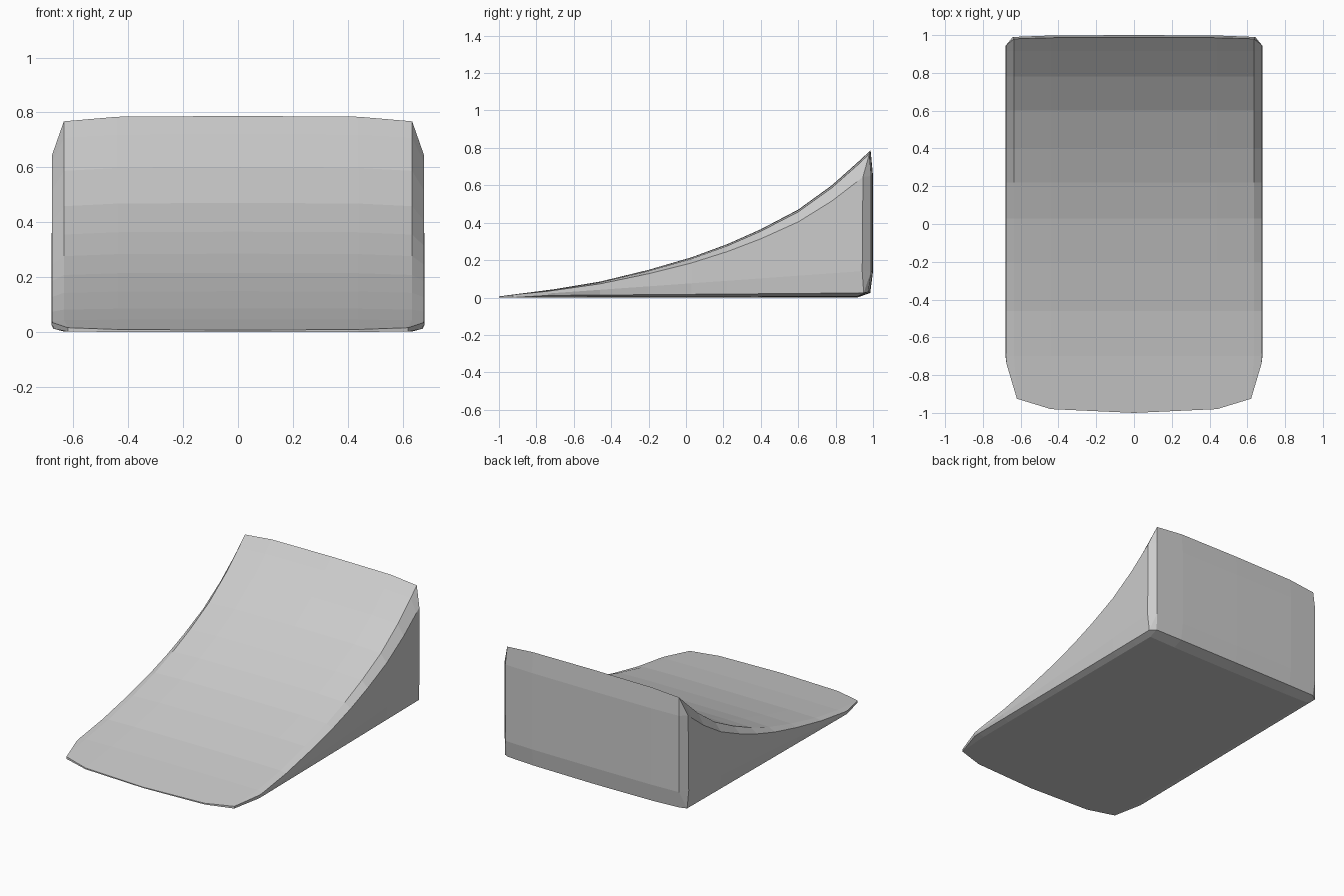
import bpy, bmesh

if "Cube" in bpy.data.objects:
    bpy.data.objects.remove(bpy.data.objects["Cube"])

# Ramp surface height along y
CURVE = [(-1, .006), (-.73, .04), (-.46, .085), (-.2, .148), (.03, .215), (.22, .285),
         (.4, .365), (.6, .47), (.78, .6), (.92, .725), (.985, .787)]

def height(y):
    for (a, ha), (b, hb) in zip(CURVE, CURVE[1:]):
        if y <= b:
            return ha + (hb - ha) * max(0, (y - a) / (b - a))
    return CURVE[-1][1]

# Half cross-section, from top centre around the side to bottom centre
XS = [0, .44, .635, .678, .68, .673, .635, .44, 0]
FRONT_X = [0, .44, .62, .675, .675, .672, .62, .44, 0]
FRONT_Y = [-1, -.98, -.925, -.74, -.735, -.74, -.925, -.98, -1]
BACK_Y = [.987, .986, .98, .946, .942, .95, .975, .982, .985]

def section(xs, ys, floor):
    pts = []
    for i, (x, y) in enumerate(zip(xs, ys)):
        h = height(y)
        t = (y + 1) / 2
        low = .01 + .071 * (y + .9)
        z = [h, h - .003 * t, h - .015 * t, h * .86, low,
             .009 + .016 * t, .006 * t + floor, floor + .002 * t, floor][i]
        pts.append((x, y, z))
    return pts

sections = [section(FRONT_X, FRONT_Y, 0)]
for y in (-.7, -.46, -.2, .03, .22, .4, .6, .78, .915):
    sections.append(section(XS, [y] * 9, 0))
sections.append(section(XS, BACK_Y, .024))

# Slightly bulged back panel
cap_x = [0, .44, .642, .642, .642, .642, .642, .44, 0]
cap_y = {0: 1.0, .44: .998, .642: .99}
sections.append([(x, cap_y[x], .65 if i < 4 else .14) for i, x in enumerate(cap_x)])

bm = bmesh.new()
rings = [[bm.verts.new(p) for p in s] for s in sections]
for a, b in zip(rings, rings[1:]):
    for i in range(8):
        bm.faces.new((a[i], a[i + 1], b[i + 1], b[i]))
# Close the thin front lip and the back panel
for r in (rings[0], rings[-1]):
    for i in range(3):
        bm.faces.new((r[i], r[i + 1], r[7 - i], r[8 - i]))
bm.faces.new((rings[0][3], rings[0][4], rings[0][5]))
bm.faces.new((rings[-1][3], rings[-1][4], rings[-1][5]))
bmesh.ops.remove_doubles(bm, verts=bm.verts, dist=.0005)
bmesh.ops.dissolve_degenerate(bm, edges=bm.edges, dist=.0001)
bmesh.ops.recalc_face_normals(bm, faces=bm.faces)
# On an open half, make sure normals point outward (base faces down)
base = min(bm.faces, key=lambda f: f.calc_center_median().z - f.calc_area())
base = [f for f in bm.faces if abs(f.normal.z) > .9 and f.calc_center_median().z < .004]
if base and max(base, key=lambda f: f.calc_center_median().y).normal.z > 0:
    bmesh.ops.reverse_faces(bm, faces=bm.faces)

mesh = bpy.data.meshes.new("curved_ramp")
bm.to_mesh(mesh)
bm.free()
ramp = bpy.data.objects.new("curved_ramp", mesh)
bpy.context.collection.objects.link(ramp)

# Mirror the half across x
mirror = ramp.modifiers.new("mirror", 'MIRROR')
mirror.use_clip = True
